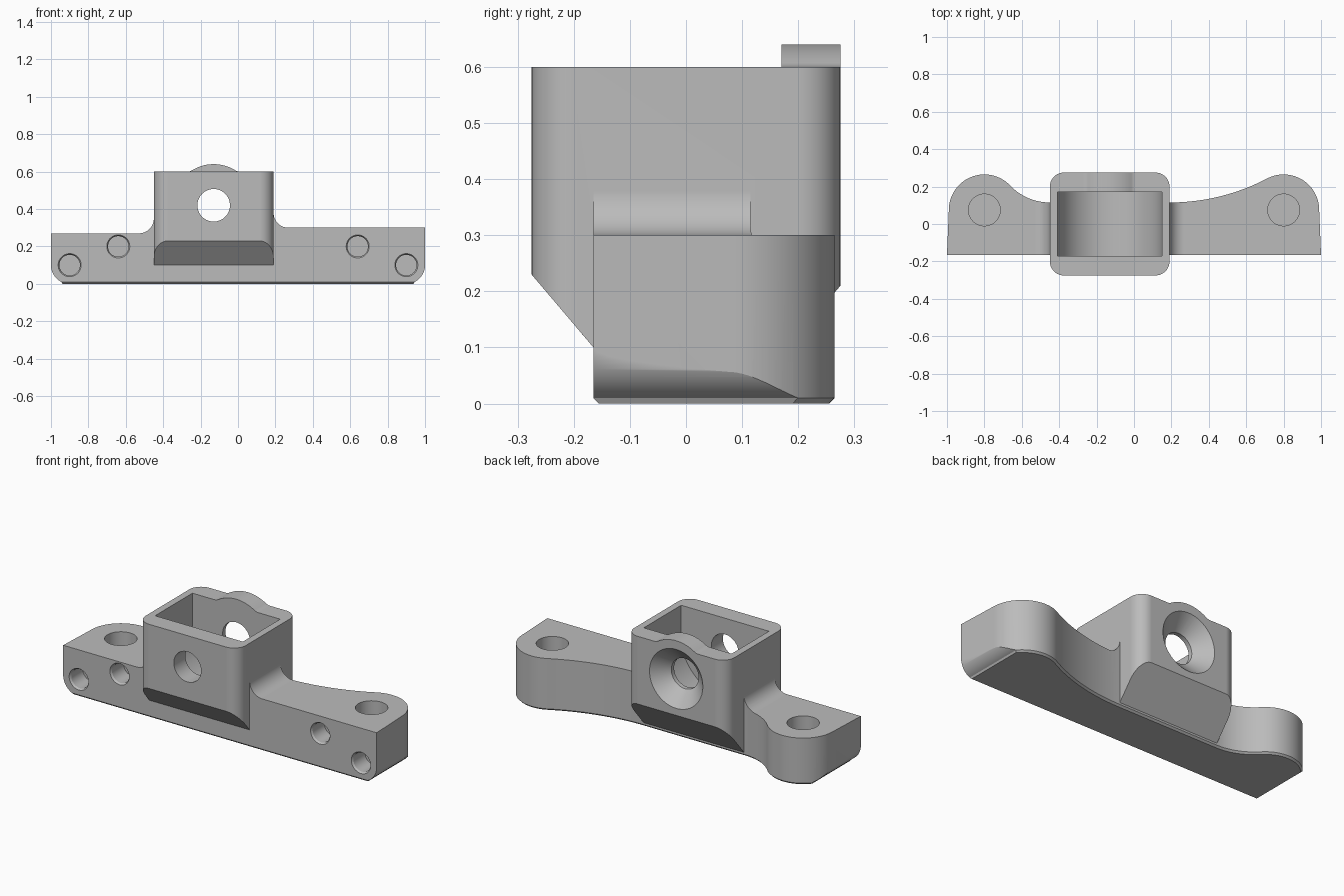
import bpy, bmesh
from math import sin, cos, pi, radians, sqrt, atan2, degrees
from mathutils import Vector

if "Cube" in bpy.data.objects:
    bpy.data.objects.remove(bpy.data.objects["Cube"], do_unlink=True)

grey = bpy.data.materials.new("plain grey")
grey.use_nodes = True
grey.diffuse_color = (0.5, 0.5, 0.5, 1)
grey.node_tree.nodes["Principled BSDF"].inputs["Base Color"].default_value = (0.5, 0.5, 0.5, 1)


def arc(cx, cy, r, start, end, n=16):
    """Points on an arc, angles in degrees."""
    angles = [radians(start + (end - start) * i / n) for i in range(n + 1)]
    return [(cx + r * cos(a), cy + r * sin(a)) for a in angles]


def circle(cx, cy, r, n=64):
    return arc(cx, cy, r, 0, 360, n)[:-1]


def place(p, axis, depth):
    """Put a 2D point in space, at a depth along the given axis."""
    return {"x": (depth, p[0], p[1]), "y": (p[0], depth, p[1]), "z": (p[0], p[1], depth)}[axis]


def loft(name, axis, rings):
    """Solid through (depth, outline) rings with equal point counts."""
    bm = bmesh.new()
    loops = [[bm.verts.new(place(p, axis, d)) for p in pts] for d, pts in rings]
    for a, b in zip(loops, loops[1:]):
        for i in range(len(a)):
            j = (i + 1) % len(a)
            bm.faces.new((a[i], a[j], b[j], b[i]))
    bm.faces.new(loops[0])
    bm.faces.new(loops[-1])
    bmesh.ops.recalc_face_normals(bm, faces=bm.faces)
    mesh = bpy.data.meshes.new(name)
    bm.to_mesh(mesh)
    bm.free()
    mesh.materials.append(grey)
    obj = bpy.data.objects.new(name, mesh)
    bpy.context.collection.objects.link(obj)
    return obj


def prism(name, axis, outline, lo, hi):
    return loft(name, axis, [(lo, outline), (hi, outline)])


def combine(body, tool, operation):
    """Apply a boolean and discard the tool."""
    mod = body.modifiers.new(operation, "BOOLEAN")
    mod.operation, mod.object, mod.solver = operation, tool, "EXACT"
    bpy.context.view_layer.objects.active = body
    bpy.ops.object.modifier_apply(modifier=mod.name)
    bpy.data.objects.remove(tool, do_unlink=True)


def inset(outline, amount):
    """Shrink a counter-clockwise outline by a small mitred offset."""
    result = []
    for i, p in enumerate(outline):
        p = Vector(p)
        before = (p - Vector(outline[i - 1])).normalized()
        after = (Vector(outline[(i + 1) % len(outline)]) - p).normalized()
        n1, n2 = Vector((-before.y, before.x)), Vector((-after.y, after.x))
        result.append(tuple(p + (n1 + n2) * amount / (1 + n1.dot(n2))))
    return result


# Main dimensions
FRONT, WAIST = -0.165, 0.115
LOBE_X, LOBE_Y, LOBE_R = 0.8, 0.075, 0.19
BOX_L, BOX_R, BOX_Y, MID = -0.45, 0.19, 0.275, -0.13
PIN_Z = 0.42


def wing_outline(join_x):
    """Back edge of the right-hand wing: lobe flowing into a concave sweep."""
    dx, dy = LOBE_X - join_x, WAIST - LOBE_Y
    r = (dx ** 2 + dy ** 2 - LOBE_R ** 2) / (2 * (LOBE_R - dy))
    cy = WAIST + r
    turn = degrees(atan2(cy - LOBE_Y, -dx))
    lobe = arc(LOBE_X, LOBE_Y, LOBE_R, 0, turn, 28)
    sweep = arc(join_x, cy, r, turn - 180, -90, 20)
    return lobe + sweep[1:]


# Mounting bar: plan outline with a chamfered foot
right_back = wing_outline(BOX_R)
left_back = [(-x, y) for x, y in reversed(wing_outline(-BOX_L))]
plan = [(-1, FRONT), (1, FRONT)] + right_back + left_back
body = loft("bracket_body", "z", [(0, inset(plan, 0.01)), (0.01, plan), (0.8, plan)])

# Bar elevation: rounded lower ends and fillets against the socket
F = 0.08
end = degrees(atan2(-0.09, sqrt(0.01 - 0.0081)))
corner = arc(0.9, 0.1, 0.1, end, 0, 14)
elevation = [(-0.933, -0.01), (0.933, -0.01)] + corner
elevation += [(1.1, 0.1), (1.1, 0.3)]
elevation += arc(BOX_R + F, 0.3 + F, F, 270, 180)
elevation += [(BOX_R - 0.02, 0.3 + F), (BOX_L + 0.02, 0.27 + F)]
elevation += arc(BOX_L - F, 0.27 + F, F, 0, -90)
elevation += [(-1.1, 0.27), (-1.1, 0.1)]
elevation += [(-x, z) for x, z in reversed(corner)]
combine(body, prism("bar_elevation", "y", elevation, -0.5, 0.5), "INTERSECT")

# Socket: rounded column with sloping undersides
R = 0.075
column = (arc(BOX_R - R, BOX_Y - R, R, 0, 90, 12) + arc(BOX_L + R, BOX_Y - R, R, 90, 180, 12)
          + arc(BOX_L + R, R - BOX_Y, R, 180, 270, 12) + arc(BOX_R - R, R - BOX_Y, R, 270, 360, 12))
socket = prism("socket", "z", column, -0.1, 0.9)
side = [(-0.31, 0.6), (-0.31, 0.271), (-0.12, 0.047), (0.05, 0.047),
        (0.109, 0.014), (0.31, 0.251), (0.31, 0.6)]
combine(socket, prism("socket_side", "x", side, -0.9, 0.9), "INTERSECT")
combine(body, socket, "UNION")

# Cavity with a half-round floor
cavity = arc(MID, PIN_Z, 0.28, 180, 360, 40) + [(MID + 0.28, 0.9), (MID - 0.28, 0.9)]
combine(body, prism("cavity", "y", cavity, -0.17, 0.17), "DIFFERENCE")

# Raised rim above the countersink, blended into the back wall
boss_r, blend = 0.22, 0.05
rise = 0.6 - PIN_Z
run = sqrt((boss_r + blend) ** 2 - (rise + blend) ** 2)
turn = degrees(atan2(rise + blend, run))
half = arc(run, 0.6 + blend, blend, 270, 180 + turn, 10)
half += arc(0, PIN_Z, boss_r, turn, 90, 12)[1:]
rim = [(MID + x, z) for x, z in half] + [(MID - x, z) for x, z in reversed(half[:-1])]
rim += [(MID - run, 0.56), (MID + run, 0.56)]
combine(body, prism("back_rim", "y", rim, 0.17, BOX_Y), "UNION")

# Pin hole through both walls, countersunk at the back
steps = [(-0.4, 0.087), (0.195, 0.087), (BOX_Y, 0.17), (0.3, 0.196)]
combine(body, loft("pin_hole", "y", [(d, circle(MID, PIN_Z, r)) for d, r in steps]), "DIFFERENCE")

# Blind holes on both wings
for s in (-1, 1):
    hole = prism("top_hole", "z", circle(s * LOBE_X, LOBE_Y, 0.085, 48), 0.1, 0.5)
    combine(body, hole, "DIFFERENCE")
    for x, z in ((0.9, 0.1), (0.64, 0.2)):
        steps = [(-0.185, 0.075), (-0.155, 0.055), (-0.05, 0.055)]
        rings = [(d, circle(s * x, z, r, 40)) for d, r in steps]
        combine(body, loft("front_hole", "y", rings), "DIFFERENCE")

# Smooth curves, crisp edges
bpy.ops.object.select_all(action="DESELECT")
body.select_set(True)
bpy.context.view_layer.objects.active = body
bpy.ops.object.shade_smooth_by_angle(angle=radians(25))
normals = body.modifiers.new("clean_normals", "WEIGHTED_NORMAL")
normals.keep_sharp = True
